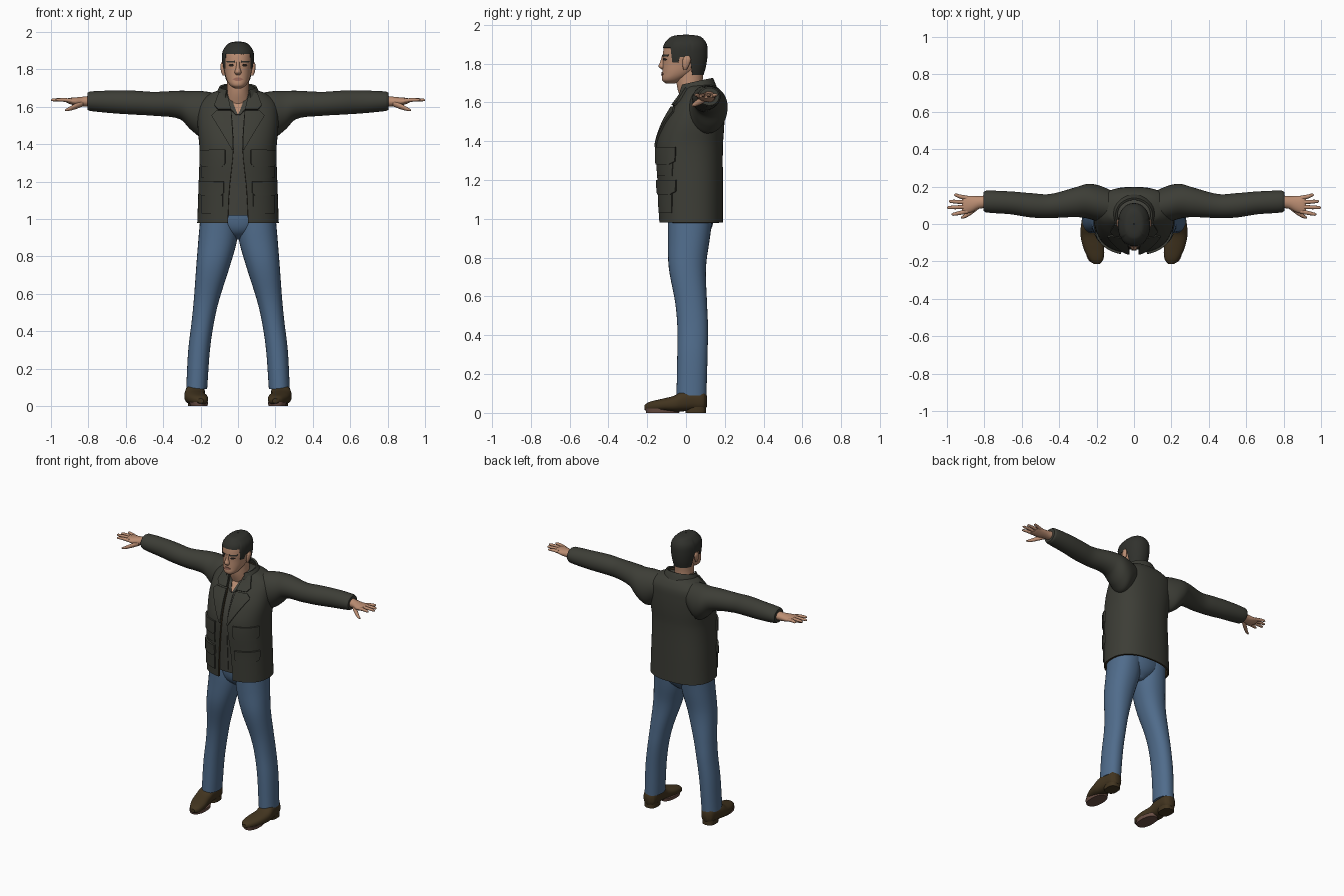
import bpy
import bmesh
from math import sin, cos, pi, asin, copysign

if "Cube" in bpy.data.objects:
    bpy.data.objects.remove(bpy.data.objects["Cube"])

made = []


def material(name, *rgb):
    mat = bpy.data.materials.new(name)
    mat.use_nodes = True
    mat.diffuse_color = (*rgb, 1)
    mat.node_tree.nodes["Principled BSDF"].inputs["Base Color"].default_value = (*rgb, 1)
    return mat


jacket_cloth = material("jacket olive grey", .046, .047, .037)
lining = material("lining brown", .05, .033, .015)
shirt_cloth = material("shirt grey", .055, .055, .045)
denim = material("denim blue", .08, .15, .26)
skin = material("skin", .5, .27, .17)
hair_black = material("hair black", .03, .031, .026)
leather = material("shoe brown", .055, .035, .014)
sole_tan = material("sole tan", .15, .08, .06)
lip_pink = material("lip pink", .32, .14, .1)
eye_dark = material("eye dark", .02, .015, .012)


def at(rows, key, smooth=True):
    """Values of a table of stations, interpolated at a key position."""
    last = len(rows) - 1
    i = max(j for j in range(last) if j == 0 or rows[j][0] <= key)
    a, b = rows[i], rows[i + 1]
    before, after = rows[max(i - 1, 0)], rows[min(i + 2, last)]
    span = b[0] - a[0]
    t = min(max((key - a[0]) / span, 0), 1)
    values = []
    for p, q, r, s in zip(before[1:], a[1:], b[1:], after[1:]):
        if smooth:
            m = (r - p) / (b[0] - before[0]) * span
            n = (s - q) / (after[0] - a[0]) * span
            d = r - q
            values.append(q + t * (m + t * (3 * d - 2 * m - n + t * (m + n - 2 * d))))
        else:
            values.append(q + (r - q) * t)
    return values


def power(value, exponent):
    return copysign(abs(value) ** exponent, value)


def build(name, grid, mats, closed=False, caps=False, mirror=False, thick=0, side=1):
    """Skin a grid of points, with optional caps, mirroring and thickness."""
    bm = bmesh.new()
    lines = [[bm.verts.new(p) for p in line] for line in grid]
    count = len(lines[0])
    for low, high in zip(lines, lines[1:]):
        for j in range(count if closed else count - 1):
            k = (j + 1) % count
            bm.faces.new((low[j], low[k], high[k], high[j]))
    if caps:
        bm.faces.new(lines[0])
        bm.faces.new(lines[-1])
        bmesh.ops.recalc_face_normals(bm, faces=bm.faces)
    mesh = bpy.data.meshes.new(name)
    bm.to_mesh(mesh)
    bm.free()
    for mat in mats:
        mesh.materials.append(mat)
    obj = bpy.data.objects.new(name, mesh)
    bpy.context.collection.objects.link(obj)
    if mirror:
        obj.modifiers.new("mirror", "MIRROR")
    if thick:
        shell = obj.modifiers.new("thickness", "SOLIDIFY")
        shell.thickness = thick
        shell.offset = side
        if len(mats) > 1:
            shell.material_offset = shell.material_offset_rim = 1
    made.append(obj)
    return obj


def loft(name, rows, mat, axis="z", n=2, segs=32, steps=5, low=None, gap=False, **options):
    """Loft rounded sections; rows are key, two centres, two radii, front gap."""
    keys = [a[0] + (b[0] - a[0]) * s / steps for a, b in zip(rows, rows[1:]) for s in range(steps)]
    keys.append(rows[-1][0])
    grid = []
    for key in keys:
        line = []
        start = 0
        if gap:
            station = at(rows, key)
            start = asin((station[4] / station[2]) ** (n / 2))
        for j in range(segs + 1 if gap else segs):
            angle = start + (2 * pi - 2 * start) * j / segs
            k = key
            if low:
                share = (key - keys[0]) / (keys[-1] - keys[0])
                k = low(angle) + (keys[-1] - low(angle)) * share
            c, d, r, q = at(rows, k)[:4]
            u = c + r * power(sin(angle), 2 / n)
            v = d - q * power(cos(angle), 2 / n)
            line.append({"x": (k, u, v), "y": (u, k, v), "z": (u, v, k)}[axis])
        grid.append(line)
    open_shell = gap or low
    return build(name, grid, mat if isinstance(mat, list) else [mat],
                 closed=not gap, caps=not open_shell, **options)


def plate(name, rows, surface, mat, thick=.006, n=2, mirror=True):
    """A thin plate on the front of a loft; rows are height, inner x, outer x."""
    grid = []
    for i in range(17):
        z = rows[0][0] + (rows[-1][0] - rows[0][0]) * i / 16
        inner, outer = at(rows, z, smooth=False)
        c, d, r, q = at(surface, z)[:4]
        line = []
        for j in range(13):
            x = inner + (outer - inner) * j / 12
            across = min(abs(x - c) / r, 1)
            line.append((x, d - q * (1 - across ** n) ** (1 / n), z))
        grid.append(line)
    return build(name, grid, [mat], mirror=mirror, thick=thick)


# Jacket body, open at the front, with a brown lining
BODY = 2.4
jacket_rows = [(.98, 0, .025, .218, .165, .055), (1.15, 0, .022, .212, .168, .047),
               (1.37, 0, .018, .206, .172, .025), (1.48, 0, .037, .215, .16, .028),
               (1.57, 0, .062, .215, .136, .035), (1.63, 0, .08, .2, .112, .045),
               (1.67, 0, .08, .15, .09, .055), (1.69, 0, .07, .1, .075, .06)]
loft("jacket_body", jacket_rows, [jacket_cloth, lining], n=BODY, segs=64,
     gap=True, thick=.012, side=-1)

# Sleeves
loft("sleeve", [(.1, .09, 1.59, .08, .08), (.19, .11, 1.562, .097, .122), (.25, .122, 1.58, .092, .105),
                (.31, .117, 1.61, .08, .076), (.45, .096, 1.616, .064, .064),
                (.55, .1, 1.622, .065, .064), (.66, .113, 1.626, .061, .061),
                (.79, .12, 1.63, .058, .052), (.805, .12, 1.63, .05, .045)],
     jacket_cloth, axis="x", mirror=True)

# Standing collar, tilted down toward the throat
collar = loft("jacket_collar", [(1.64, 0, .055, .115, .1, .06), (1.69, 0, .05, .1, .088, .06),
                                (1.715, 0, .05, .088, .078, .055)],
              jacket_cloth, gap=True, thick=.012)
for vertex in collar.data.vertices:
    vertex.co.z += (vertex.co.y - .1) * .25

# Lapels, collar points and pockets laid on the jacket front
for name, rows, thick in (
        ("lapel", [(1.37, .025, .032), (1.46, .028, .085), (1.55, .034, .14), (1.575, .036, .115)], .01),
        ("collar_point", [(1.582, .038, .105), (1.605, .042, .125), (1.67, .058, .1)], .012),
        ("chest_pocket", [(1.22, .075, .19), (1.36, .075, .19)], .005),
        ("chest_flap", [(1.28, .085, .18), (1.295, .068, .196), (1.37, .068, .196)], .011),
        ("hip_pocket", [(1.03, .08, .19), (1.19, .08, .19)], .007),
        ("hip_flap", [(1.125, .09, .185), (1.14, .074, .2), (1.2, .074, .2)], .013)):
    plate(name, rows, jacket_rows, jacket_cloth, thick, BODY)

# Shirt inside the jacket, with an open neck
shirt_rows = [(z, c, d, r - .022, q - .018) for z, c, d, r, q, _ in jacket_rows]
shirt_rows[0] = (1.02, 0, .025, .19, .145)
loft("shirt", shirt_rows, shirt_cloth, n=BODY, segs=48)
plate("throat_opening", [(1.56, 0, .003), (1.62, 0, .032), (1.675, 0, .05)], shirt_rows, skin, .004, BODY)
plate("shirt_collar", [(1.555, .002, .012), (1.59, .016, .045), (1.675, .046, .07)],
      shirt_rows, shirt_cloth, .009, BODY)
plate("shirt_placket", [(1.03, 0, .012), (1.55, 0, .012)], shirt_rows, shirt_cloth, .004, BODY)

# Jeans
loft("jeans_leg", [(.09, .221, .028, .056, .077), (.3, .208, .033, .058, .078), (.45, .188, .034, .06, .079),
                   (.57, .168, .026, .068, .082), (.75, .133, .007, .09, .096),
                   (.9, .107, .015, .104, .108), (1.05, .1, .025, .098, .118)],
     denim, n=2.2, mirror=True)
loft("jeans_seat", [(.89, 0, .03, .03, .05), (.93, 0, .025, .11, .095), (.98, 0, .025, .17, .115),
                    (1.06, 0, .025, .19, .12)], denim)

# Shoes with separate soles and heels
loft("shoe", [(-.215, .2, .028, .015, .012), (-.19, .202, .032, .038, .024), (-.13, .215, .04, .055, .031),
              (-.06, .23, .048, .056, .041), (-.02, .231, .06, .054, .052),
              (.04, .226, .065, .05, .054), (.09, .224, .063, .042, .052), (.107, .224, .06, .02, .03)],
     leather, axis="y", n=2.4, mirror=True)
loft("shoe_sole", [(0, .209, -.12, .046, .085), (.022, .21, -.12, .05, .09)], sole_tan,
     n=2.3, steps=2, mirror=True)
loft("shoe_heel", [(0, .225, .05, .042, .052), (.03, .225, .05, .042, .052)], leather,
     n=2.8, steps=2, mirror=True)

# Hands
loft("palm", [(.78, .12, 1.63, .034, .03), (.83, .115, 1.628, .034, .026), (.87, .106, 1.628, .044, .022),
              (.905, .103, 1.632, .047, .015), (.92, .103, 1.633, .04, .009)],
     skin, axis="x", mirror=True)
loft("thumb", [(.83, .095, 1.618, .014, .016), (.87, .066, 1.602, .016, .015),
               (.905, .042, 1.588, .011, .01), (.925, .034, 1.582, .004, .004)],
     skin, axis="x", segs=12, mirror=True)
for name, base, tip, reach in (("index_finger", .067, .052, .975), ("middle_finger", .092, .088, 1),
                               ("ring_finger", .115, .121, .99), ("little_finger", .139, .155, .962)):
    loft(name, [(.89, base, 1.632, .012, .011), (.93, (base + tip) / 2, 1.637, .011, .01),
                (reach - .008, tip, 1.637, .008, .007), (reach, tip, 1.636, .003, .003)],
         skin, axis="x", segs=12, mirror=True)

# Neck and head
loft("neck", [(1.6, 0, .045, .075, .066), (1.68, 0, .02, .06, .066), (1.77, 0, .02, .058, .072)], skin)
head_rows = [(1.698, 0, -.08, .018, .025), (1.715, 0, -.071, .043, .052), (1.75, 0, -.04, .063, .082),
             (1.8, 0, -.014, .074, .106), (1.85, 0, -.008, .08, .111),
             (1.9, 0, -.004, .075, .104), (1.932, 0, 0, .05, .076), (1.944, 0, 0, .02, .03)]
loft("head", head_rows, skin, n=2.2, segs=48)
loft("nose", [(1.77, 0, -.113, .012, .012), (1.785, 0, -.119, .018, .022), (1.81, 0, -.115, .011, .018),
              (1.845, 0, -.11, .009, .012)], skin, segs=20, mirror=False)
loft("ear", [(1.768, .076, -.005, .006, .008), (1.785, .08, -.002, .01, .015),
             (1.82, .083, .004, .011, .021), (1.84, .082, .006, .006, .012)],
     skin, segs=16, mirror=True)


# Short hair: high over the brow, sideburns, low at the nape
def hairline(angle):
    forward = cos(angle)
    if forward > .6:
        return 1.882
    if forward > .25:
        return 1.805
    return 1.835 if forward > -.2 else 1.742


loft("hair", [(1.74, 0, .005, .066, .085), (1.79, 0, -.004, .078, .108), (1.85, 0, -.005, .085, .116),
              (1.9, 0, -.003, .081, .11), (1.935, 0, 0, .055, .082), (1.945, 0, 0, .036, .055),
              (1.95, 0, 0, .002, .003)],
     hair_black, n=2.2, segs=64, low=hairline, thick=.006, side=-1)

# Painted face details
plate("eyebrow", [(1.836, .018, .055), (1.846, .014, .06)], head_rows, hair_black, .004, 2.2)
plate("eye", [(1.816, .028, .042), (1.822, .02, .05), (1.828, .028, .044)], head_rows, eye_dark, .002, 2.2)
plate("lips", [(1.738, 0, .012), (1.747, 0, .028), (1.756, 0, .01)], head_rows, lip_pink, .005, 2.2)

# Apply modifiers and smooth the rounded surfaces
bpy.ops.object.select_all(action="DESELECT")
for obj in made:
    obj.select_set(True)
bpy.context.view_layer.objects.active = made[0]
bpy.ops.object.convert(target="MESH")
bpy.ops.object.shade_smooth_by_angle(angle=pi / 4)
